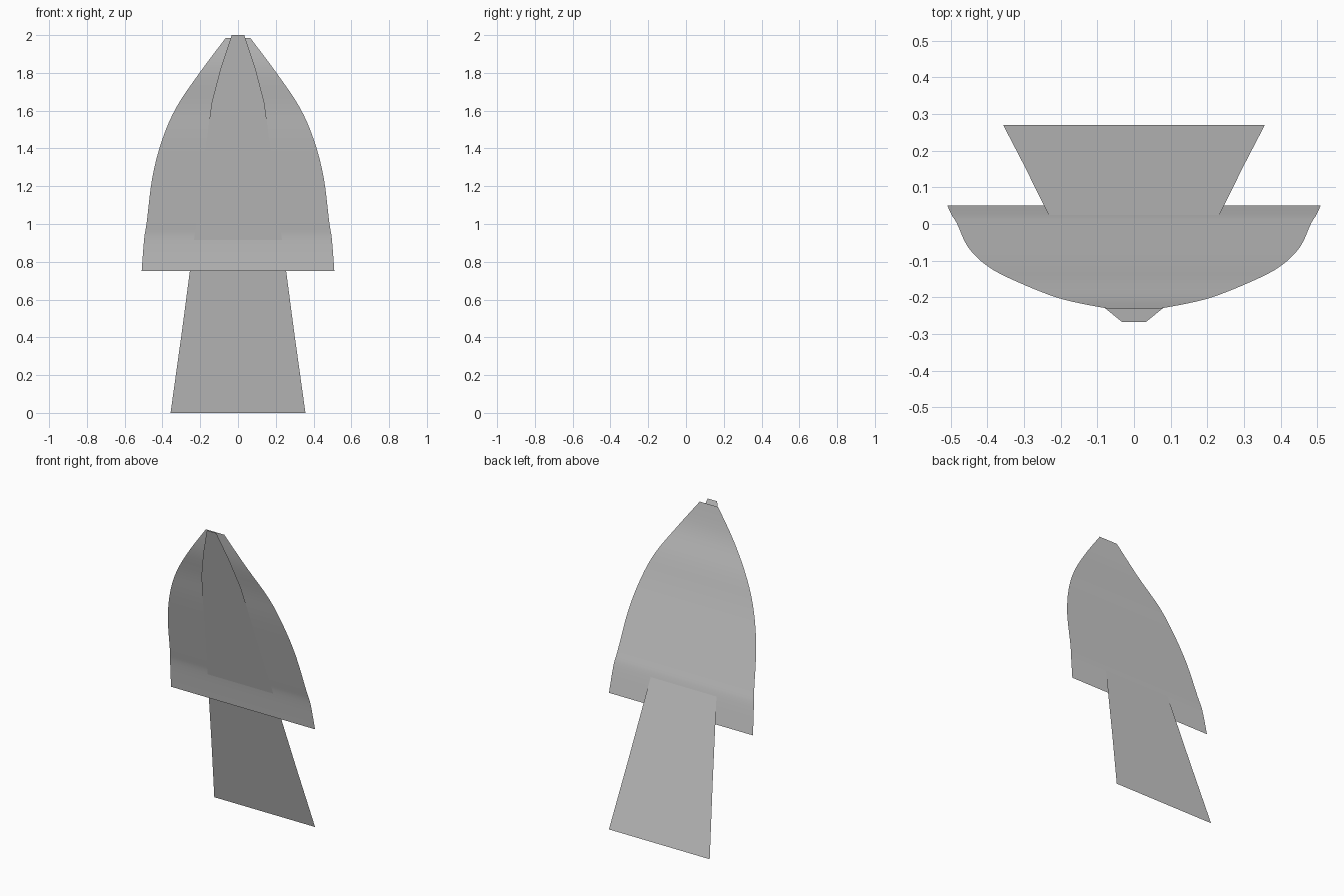
import bpy, bmesh

cube = bpy.data.objects.get("Cube")
if cube:
    bpy.data.objects.remove(cube)

# Single plain grey finish
grey = bpy.data.materials.new("plain_grey")
grey.use_nodes = True
colour = (0.6, 0.6, 0.6, 1)
grey.diffuse_color = colour
grey.node_tree.nodes["Principled BSDF"].inputs["Base Color"].default_value = colour


def smooth_rows(rows, steps):
    """Catmull-Rom interpolation through (half width, y, z) stations."""
    pts = [rows[0]] + rows + [rows[-1]]
    result = []
    for a, b, c, d in zip(pts, pts[1:], pts[2:], pts[3:]):
        for i in range(steps):
            t = i / steps
            result.append(tuple(
                q + t / 2 * (r - p + t * (2 * p - 5 * q + 4 * r - s
                                          + t * (3 * (q - r) + s - p)))
                for p, q, r, s in zip(a, b, c, d)))
    return result + [rows[-1]]


def sheet(name, rows):
    """Thin symmetric sheet spanning each station from right to left."""
    bm = bmesh.new()
    pairs = [[bm.verts.new((side * w, y, z)) for side in (-1, 1)]
             for w, y, z in rows]
    for (a, b), (c, d) in zip(pairs, pairs[1:]):
        bm.faces.new((a, b, d, c))
    mesh = bpy.data.meshes.new(name)
    bm.to_mesh(mesh)
    bm.free()
    mesh.materials.append(grey)
    mesh.shade_smooth()
    obj = bpy.data.objects.new(name, mesh)
    bpy.context.collection.objects.link(obj)
    return obj


# Broad arched blade, bowed slightly along its height
blade = [(0.51, 0.051, 0.75), (0.497, 0.0235, 0.92), (0.483, 0.001, 1.01),
         (0.453, -0.063, 1.25), (0.4, -0.115, 1.45), (0.325, -0.155, 1.62),
         (0.2, -0.204, 1.805), (0.065, -0.232, 1.985)]
sheet("curved_blade", smooth_rows(blade, 4))

# Flat tapering strip leaning forward through the blade
taper = [(0.357, 0), (0.297, 0.43), (0.255, 0.75), (0.232, 0.92),
         (0.14, 1.64), (0.093, 1.82), (0.033, 2)]
sheet("tapered_strip", [(w, 0.27 - 0.2685 * z, z) for w, z in taper])
